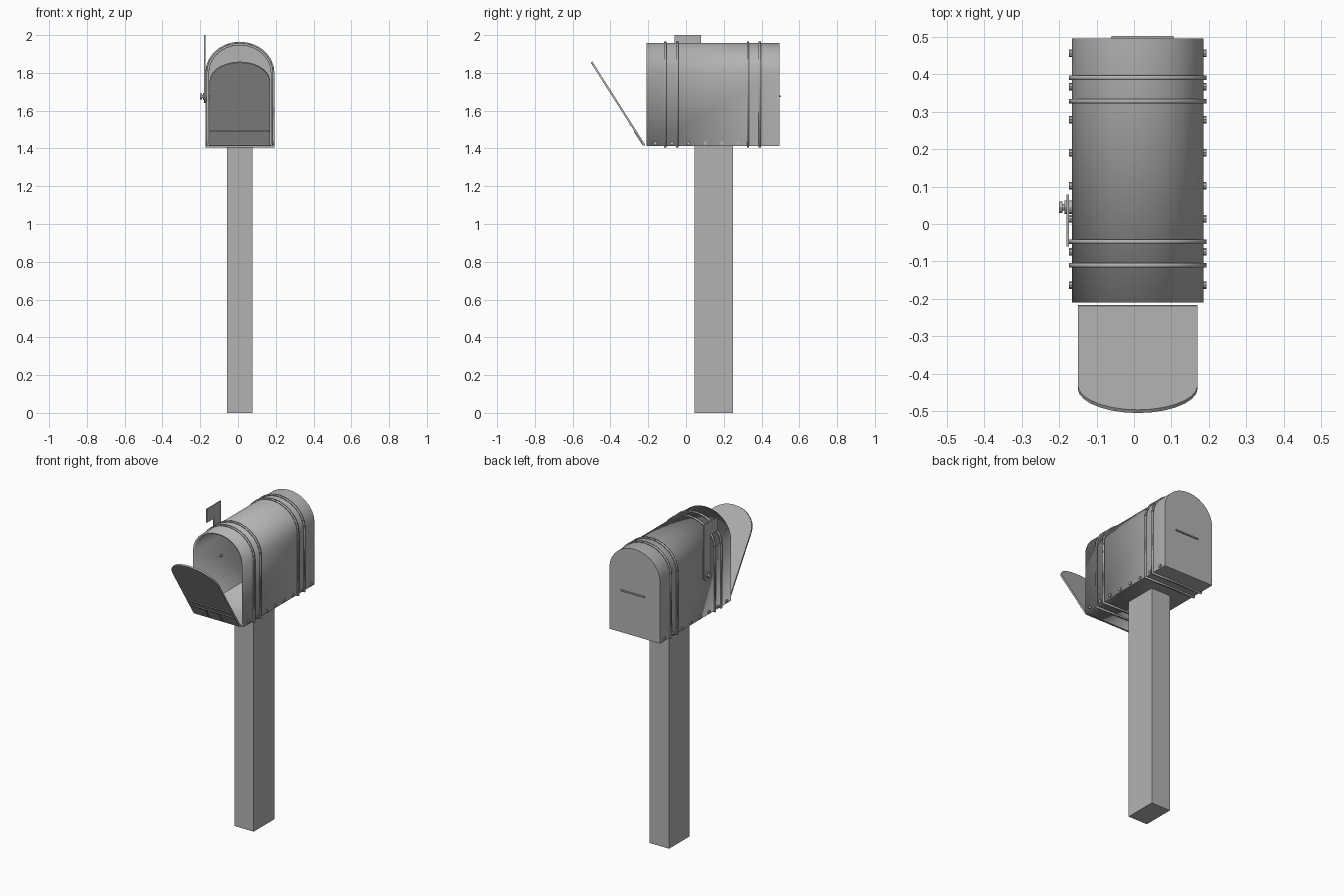
import bpy
import bmesh
from math import pi, sin, cos, atan2

old = bpy.data.objects.get("Cube")
if old:
    bpy.data.objects.remove(old, do_unlink=True)

grey = bpy.data.materials.new("plain grey")
grey.use_nodes = True
colour = (0.45, 0.45, 0.45, 1)
grey.diffuse_color = colour
grey.node_tree.nodes["Principled BSDF"].inputs["Base Color"].default_value = colour

CX = 0.01            # centre line of box and post
FLOOR = 1.412        # underside of the box
SIDE_TURN = pi / 2   # turns a profile drawn in x, z to lie in y, z


def prism(name, outline, y0, y1, front=True, back=True, loc=(0, 0, 0), rot=(0, 0, 0)):
    """Sweep a counter-clockwise x, z outline along y, with optional end caps."""
    bm = bmesh.new()
    a = [bm.verts.new((x, y0, z)) for x, z in outline]
    b = [bm.verts.new((x, y1, z)) for x, z in outline]
    for i in range(len(a)):
        j = (i + 1) % len(a)
        bm.faces.new((a[i], b[i], b[j], a[j]))
    if front:
        bm.faces.new(a)
    if back:
        bm.faces.new(b[::-1])
    mesh = bpy.data.meshes.new(name)
    bm.to_mesh(mesh)
    bm.free()
    mesh.materials.append(grey)
    obj = bpy.data.objects.new(name, mesh)
    bpy.context.collection.objects.link(obj)
    obj.location, obj.rotation_euler = loc, rot
    return obj


def rect(x0, x1, z0, z1):
    return [(x0, z0), (x1, z0), (x1, z1), (x0, z1)]


def circle(x, z, r, n=12):
    return [(x + r * cos(2 * pi * i / n), z + r * sin(2 * pi * i / n)) for i in range(n)]


def arch(half, base, shoulder, top, n=14):
    """Flat-bottomed outline with an elliptical crown."""
    crown = [(half * cos(pi * i / n), shoulder + (top - shoulder) * sin(pi * i / n))
             for i in range(n + 1)]
    return [(-half, base), (half, base)] + crown


def thicken(obj, amount, offset):
    mod = obj.modifiers.new("thickness", "SOLIDIFY")
    mod.thickness, mod.offset, mod.use_even_offset = amount, offset, True


def smooth(obj):
    bpy.ops.object.select_all(action="DESELECT")
    obj.select_set(True)
    bpy.context.view_layer.objects.active = obj
    bpy.ops.object.shade_smooth_by_angle(angle=pi / 6)


# Post
prism("post", rect(-0.0675, 0.0675, 0, FLOOR), 0.045, 0.25, loc=(CX, 0, 0))

# Box shell, open at the front
profile = arch(0.176, FLOOR, 1.80, 1.958)
shell = prism("box_shell", profile, -0.21, 0.495, front=False, loc=(CX, 0, 0))
thicken(shell, 0.012, -1)
smooth(shell)

# Raised bands around the box
for i, y in enumerate((-0.11, -0.047, 0.328, 0.39)):
    band = prism(f"band_{i + 1}", profile, y - 0.006, y + 0.006, False, False, loc=(CX, 0, 0))
    thicken(band, 0.007, 1)
    smooth(band)

# Rivets along both lower edges
for side, name in ((-1, "right"), (1, "left")):
    for i in range(8):
        x = CX + side * 0.177
        prism(f"rivet_{name}_{i + 1}", circle(-0.163 + i * 0.0883, FLOOR + 0.016, 0.010, 8),
              -0.006, 0.006, loc=(x, 0, 0), rot=(0, 0, SIDE_TURN))

# Slim bar on the back
prism("back_bar", rect(-0.07, 0.095, 1.672, 1.68), 0.49, 0.502, loc=(CX, 0, 0))

# Open door hinged at the bottom, with raised strips outside
hinge = (CX, -0.222, 1.42)
tilt = (atan2(0.278, 0.437), 0, 0)
door = prism("door", arch(0.16, 0, 0.395, 0.518), -0.005, 0.005, loc=hinge, rot=tilt)
smooth(door)
strips = {
    "door_strip_upper": rect(-0.158, 0.158, 0.122, 0.131),
    "door_strip_lower": rect(-0.158, 0.158, 0.080, 0.089),
    "door_strip_left": rect(0.043, 0.051, 0.004, 0.080),
    "door_strip_right": rect(-0.051, -0.043, 0.004, 0.080),
}
for name, outline in strips.items():
    prism(name, outline, -0.009, -0.004, loc=hinge, rot=tilt)
prism("hinge_rod", circle(-0.012, 0.002, 0.006, 8), -0.16, 0.16,
      loc=(CX, -0.21, 1.418), rot=(0, 0, SIDE_TURN))

# Signal flag: rounded foot, staff and forward-pointing head
PY, PZ, R = 0.045, 1.675, 0.034
foot = [(PY + R * cos(pi + pi * i / 8), PZ + R * sin(pi + pi * i / 8)) for i in range(9)]
flag = foot + [(PY + R, 2.0), (-0.06, 2.0), (-0.06, 1.915), (PY - R, 1.915)]
prism("flag", flag, 0.173, 0.18, rot=(0, 0, SIDE_TURN))

# Flag pivot pin, washer and head
for name, r, x0, x1 in (("pivot_pin", 0.009, 0.145, 0.195),
                        ("pivot_washer", 0.018, 0.163, 0.185),
                        ("pivot_head", 0.015, 0.191, 0.2)):
    smooth(prism(name, circle(PY, PZ, r), x0, x1, rot=(0, 0, SIDE_TURN)))
